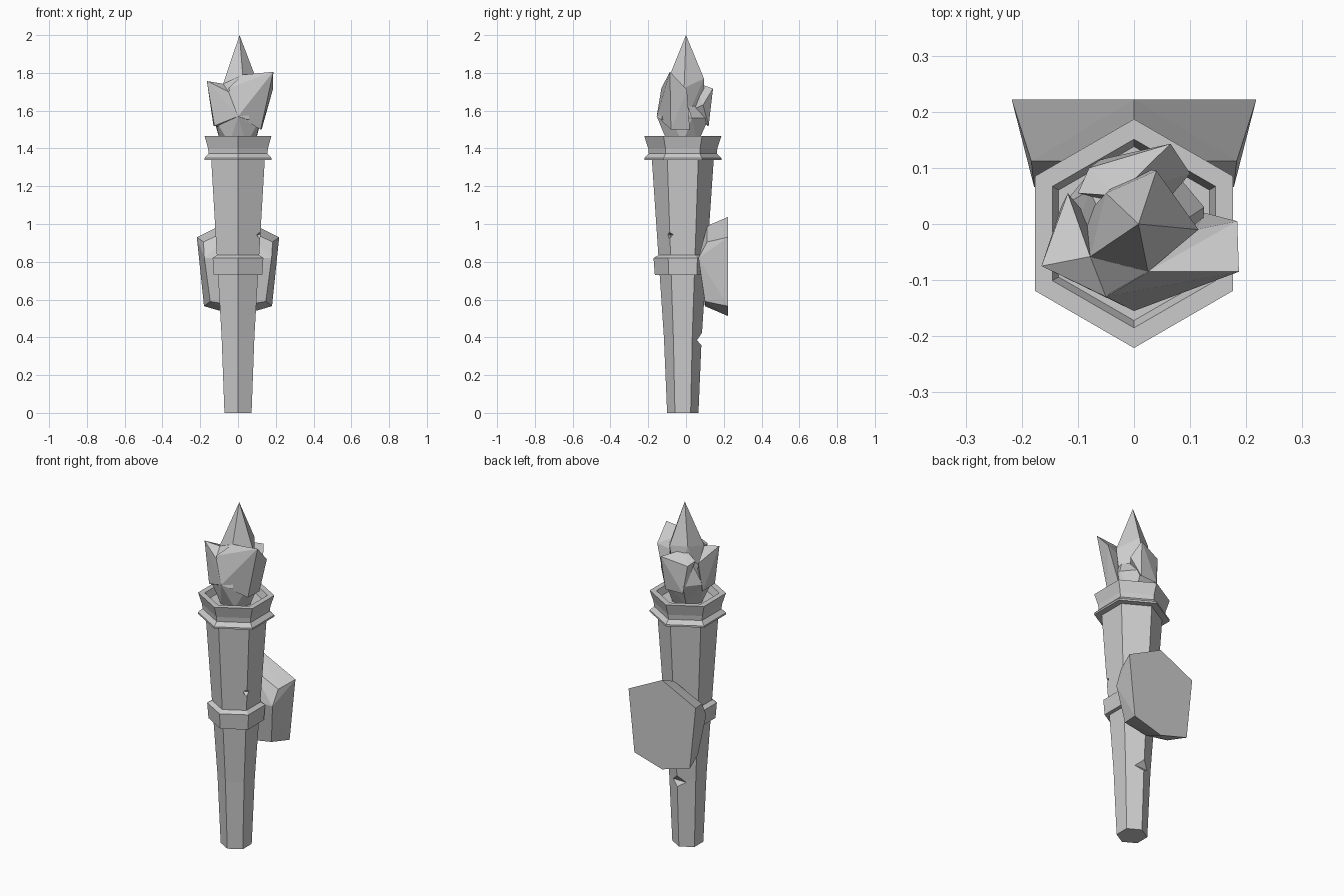
import bpy, bmesh
from math import cos, sin, pi

if "Cube" in bpy.data.objects:
    bpy.data.objects.remove(bpy.data.objects["Cube"])

CY = -0.017  # the staff axis sits slightly in front of y = 0


def finish(name, bm):
    bmesh.ops.recalc_face_normals(bm, faces=bm.faces)
    me = bpy.data.meshes.new(name)
    bm.to_mesh(me)
    bm.free()
    ob = bpy.data.objects.new(name, me)
    bpy.context.collection.objects.link(ob)
    return ob


def hex_lathe(name, profile):
    """Six-sided turned solid from (radius, z) pairs, capped at both ends."""
    bm = bmesh.new()
    rings = [[bm.verts.new((r * cos(pi / 2 + i * pi / 3), CY + r * sin(pi / 2 + i * pi / 3), z))
              for i in range(6)] for r, z in profile]
    for a, b in zip(rings, rings[1:]):
        for i in range(6):
            j = (i + 1) % 6
            bm.faces.new((a[i], a[j], b[j], b[i]))
    bm.faces.new(rings[0])
    bm.faces.new(rings[-1])
    return finish(name, bm)


def hull(name, points):
    """Faceted solid wrapped around a few points."""
    bm = bmesh.new()
    for p in points:
        bm.verts.new(p)
    res = bmesh.ops.convex_hull(bm, input=bm.verts)
    junk = {g for g in res["geom_interior"] + res["geom_unused"] if isinstance(g, bmesh.types.BMVert)}
    bmesh.ops.delete(bm, geom=list(junk), context='VERTS')
    bmesh.ops.dissolve_limit(bm, angle_limit=0.01, verts=bm.verts, edges=bm.edges)
    return finish(name, bm)


def cut(target, cutter):
    cutter.hide_render = True
    cutter.hide_viewport = True
    m = target.modifiers.new("notch", 'BOOLEAN')
    m.operation = 'DIFFERENCE'
    m.solver = 'EXACT'
    m.object = cutter


# Tapered shaft, band and hollow collar
shaft = hex_lathe("shaft", [(.083, 0), (.1, .4), (.125, .77), (.164, 1.345)])
hex_lathe("band", [(.12, .73), (.148, .73), (.155, .82), (.125, .838)])
hex_lathe("collar", [(.16, 1.34), (.204, 1.34), (.204, 1.35), (.18, 1.372), (.183, 1.4),
                     (.204, 1.465), (.168, 1.465), (.155, 1.425)])

# Chips in the front right edge and the back edge of the shaft
x, y, z, s = .128, -.092, .94, .04
cut(shaft, hull("chip_cutter", [(x - s, y + .012, z), (x, y - s, z + .01), (x + .03, y + s, z + .01),
                                (x + .03, y - .02, z + .045), (x + .02, y - .01, z - .045), (x + .06, y - .04, z)]))
cut(shaft, hull("back_notch_cutter", [(sx, yy, zz) for sx in (-.15, .15)
                                      for yy, zz in ((.058, .385), (.13, .49), (.13, .30))]))

# Back mounting block
block = [(0, .222, 1.037), (0, .222, .513), (0, .112, .99), (0, .1, .565)]
for s in (-1, 1):
    block += [(s * .218, .222, .93), (s * .18, .222, .565), (s * .183, .112, .905),
              (s * .178, .066, .82), (s * .147, .1, .59)]
hull("mounting_block", block)

# Flame core with tall spike
hull("flame_spike", [(.008, 0, 2), (-.078, -.058, 1.745), (.025, -.085, 1.79), (.115, -.01, 1.72),
                     (.04, .095, 1.77), (-.05, .055, 1.77), (0, .1, 1.55), (0, -.1, 1.55),
                     (.1, 0, 1.55), (-.1, 0, 1.55)])
base = [(.09 * cos(i * pi / 3), -.017 + .09 * sin(i * pi / 3), 1.425) for i in range(6)]
hull("flame_core", base + [(0, -.155, 1.57), (.12, -.08, 1.56), (.125, .03, 1.56), (.05, .12, 1.56),
                           (-.06, .115, 1.56), (-.13, .03, 1.56), (-.125, -.09, 1.56),
                           (0, -.1, 1.72), (-.08, .06, 1.68), (.08, 0, 1.66)])

# Shorter tongues of flame around the core
hull("flame_left", [(-.165, -.075, 1.757), (-.118, .055, 1.69), (-.078, -.058, 1.742), (-.05, -.13, 1.70),
                    (-.125, -.09, 1.52), (-.13, .03, 1.52), (0, -.155, 1.57), (-.03, -.05, 1.5)])
hull("flame_front", [(-.078, -.058, 1.742), (.025, -.085, 1.79), (-.05, -.13, 1.70),
                     (0, -.155, 1.57), (.06, -.13, 1.55), (0, -.05, 1.55)])
hull("flame_right", [(.187, -.085, 1.806), (.184, .005, 1.71), (.025, -.085, 1.79), (-.05, -.13, 1.72),
                     (0, -.155, 1.57), (.12, -.08, 1.5), (.125, .02, 1.5), (.11, -.01, 1.69)])
hull("flame_back", [(.065, .143, 1.717), (.03, .13, 1.63), (.1, .09, 1.63), (-.08, .1, 1.68), (-.1, .055, 1.7),
                    (-.03, .05, 1.75), (.05, .12, 1.52), (-.06, .115, 1.52), (.04, .02, 1.6)])
